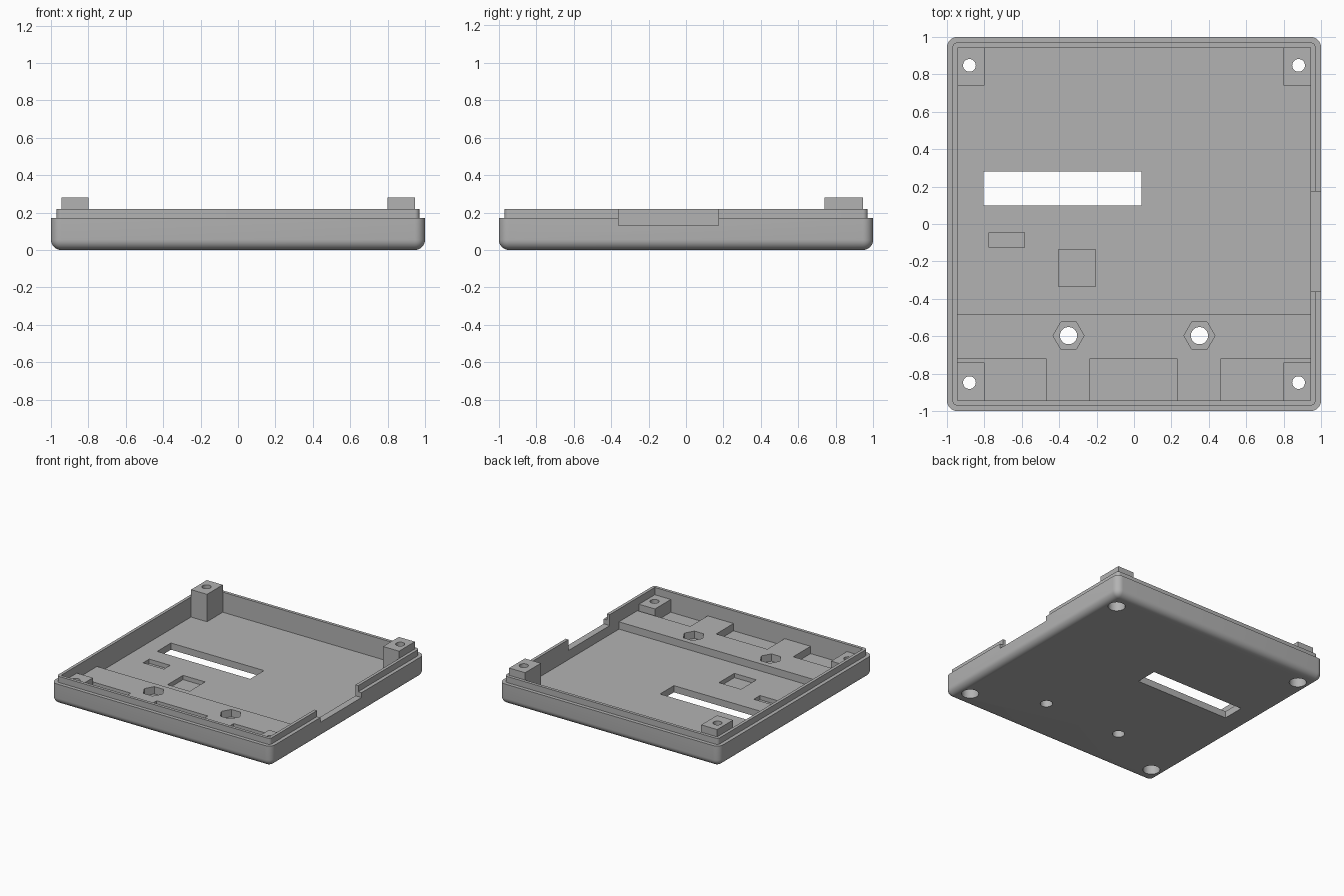
import bpy
import bmesh
from math import radians

old = bpy.data.objects.get("Cube")
if old:
    bpy.data.objects.remove(old, do_unlink=True)

GREY = (0.45, 0.45, 0.45, 1)
mat = bpy.data.materials.new("grey plastic")
mat.use_nodes = True
mat.diffuse_color = GREY
mat.node_tree.nodes["Principled BSDF"].inputs["Base Color"].default_value = GREY

FLOOR, RIM, LIP = 0.055, 0.17, 0.22
INNER = 0.945
POST_X, POST_Y = 0.88, 0.848


def finish(name, bm):
    bmesh.ops.recalc_face_normals(bm, faces=bm.faces)
    mesh = bpy.data.meshes.new(name)
    bm.to_mesh(mesh)
    bm.free()
    mesh.materials.append(mat)
    obj = bpy.data.objects.new(name, mesh)
    bpy.context.collection.objects.link(obj)
    return obj


def prism(name, outline, z0, z1):
    bm = bmesh.new()
    base = bm.faces.new([bm.verts.new((x, y, z0)) for x, y in outline])
    top = bmesh.ops.extrude_face_region(bm, geom=[base])["geom"]
    bmesh.ops.translate(bm, vec=(0, 0, z1 - z0),
                        verts=[v for v in top if isinstance(v, bmesh.types.BMVert)])
    return finish(name, bm)


def box(name, x0, x1, y0, y1, z0, z1):
    return prism(name, [(x0, y0), (x1, y0), (x1, y1), (x0, y1)], z0, z1)


def cylinder(x, y, r, z0, z1, sides=40):
    bm = bmesh.new()
    bmesh.ops.create_cone(bm, cap_ends=True, segments=sides, radius1=r, radius2=r, depth=z1 - z0)
    if sides == 6:  # put the hexagon's points on the x axis
        first = max(bm.verts, key=lambda v: v.co.x)
        if abs(first.co.y) > 0.001:
            for v in bm.verts:
                v.co.x, v.co.y = v.co.y, -v.co.x
    bmesh.ops.translate(bm, verts=bm.verts, vec=(x, y, (z0 + z1) / 2))
    return finish("cutter", bm)


def round_edges(obj, radius, rule):
    bm = bmesh.new()
    bm.from_mesh(obj.data)
    bmesh.ops.bevel(bm, geom=[e for e in bm.edges if rule(e)], offset=radius,
                    offset_type='OFFSET', segments=8, profile=0.5, affect='EDGES')
    bm.to_mesh(obj.data)
    bm.free()


def boolean(target, other, operation='DIFFERENCE'):
    other.hide_render = True
    mod = target.modifiers.new("boolean", 'BOOLEAN')
    mod.operation = operation
    mod.solver = 'EXACT'
    mod.object = other
    bpy.context.view_layer.objects.active = target
    bpy.ops.object.modifier_apply(modifier=mod.name)
    bpy.data.objects.remove(other, do_unlink=True)


def is_upright(e):
    return abs(e.verts[0].co.z - e.verts[1].co.z) > 0.01


def is_bottom(e):
    return max(v.co.z for v in e.verts) < 0.001


# Tray with rounded base and a thin stepped lip
tray = box("tray", -1, 1, -1, 1, 0, RIM)
round_edges(tray, 0.055, lambda e: is_upright(e) or is_bottom(e))
lip = box("lip", -0.97, 0.97, -0.97, 0.97, 0.1, LIP)
round_edges(lip, 0.025, is_upright)
boolean(tray, lip, 'UNION')
boolean(tray, box("cavity", -INNER, INNER, -INNER, INNER, FLOOR, 0.4))

# Side notch, floor slot and shallow floor pockets
boolean(tray, box("side_notch", 0.9, 1.1, -0.36, 0.175, 0.13, 0.4))
boolean(tray, box("floor_slot", -0.805, 0.04, 0.1, 0.28, -0.1, 0.2))
boolean(tray, box("small_pocket", -0.775, -0.585, -0.125, -0.045, 0.02, 0.2))
boolean(tray, box("square_pocket", -0.405, -0.205, -0.335, -0.135, 0.02, 0.2))

# Raised front platform with two tabs reaching the front wall
step = -0.72
platform = prism("front_platform", [
    (-INNER, -0.48), (-INNER, step), (-0.47, step), (-0.47, -INNER),
    (-0.235, -INNER), (-0.235, step), (0.23, step), (0.23, -INNER),
    (0.465, -INNER), (0.465, step), (INNER, step), (INNER, -0.48)], 0.05, 0.115)

# Hexagonal nut pockets over round bolt holes
for x in (-0.35, 0.35):
    boolean(platform, cylinder(x, -0.597, 0.083, 0, 0.3, 6))
    boolean(tray, cylinder(x, -0.597, 0.046, -0.1, 0.3))

# Corner posts with screw holes and counterbores from below
parts = [tray, platform]
for sx, side in ((-1, "right"), (1, "left")):
    for sy, end, top in ((-1, "front", 0.16), (1, "back", 0.28)):
        xs = sorted((sx * 0.8, sx * INNER))
        ys = sorted((sy * 0.74, sy * INNER))
        post = box(f"{end}_{side}_post", *xs, *ys, 0.05, top)
        for part in (post, tray):
            boolean(part, cylinder(sx * POST_X, sy * POST_Y, 0.034, -0.1, 0.4))
            boolean(part, cylinder(sx * POST_X, sy * POST_Y, 0.064, -0.1, 0.1))
        parts.append(post)

# Smooth the round surfaces only
bpy.ops.object.select_all(action='DESELECT')
for part in parts:
    part.select_set(True)
bpy.context.view_layer.objects.active = tray
bpy.ops.object.shade_smooth_by_angle(angle=radians(30))
